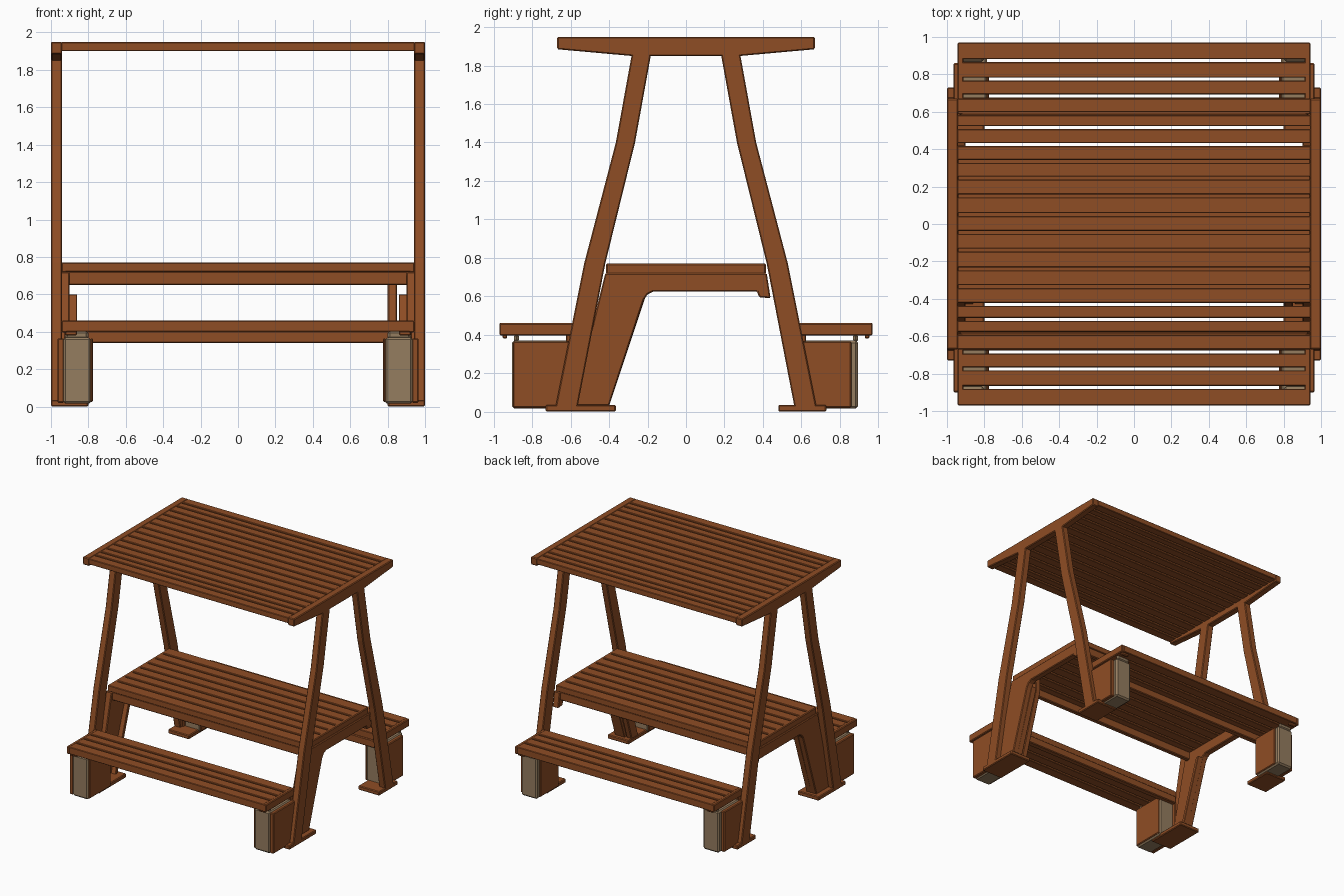
import bpy, bmesh

if "Cube" in bpy.data.objects:
    bpy.data.objects.remove(bpy.data.objects["Cube"])

def make_mat(name, rgb):
    m = bpy.data.materials.new(name)
    m.diffuse_color = (*rgb, 1)
    m.use_nodes = True
    m.node_tree.nodes["Principled BSDF"].inputs["Base Color"].default_value = m.diffuse_color
    return m

WOOD = make_mat("orange brown wood", (0.275, 0.075, 0.018))
BEIGE = make_mat("beige block", (0.30, 0.205, 0.115))

def finish(name, bm, mat, bevel):
    bmesh.ops.recalc_face_normals(bm, faces=bm.faces)
    me = bpy.data.meshes.new(name)
    bm.to_mesh(me)
    bm.free()
    me.materials.append(mat)
    ob = bpy.data.objects.new(name, me)
    bpy.context.collection.objects.link(ob)
    if bevel:
        b = ob.modifiers.new("bevel", 'BEVEL')
        b.width, b.segments = bevel, 1
    return ob

def add_box(bm, x, y, z):
    vs = bmesh.ops.create_cube(bm, size=1)["verts"]
    for v in vs:
        for i, (a, b) in enumerate((x, y, z)):
            v.co[i] = (a + b) / 2 + v.co[i] * (b - a)

def boxes(name, parts, mat=WOOD, bevel=0.006):
    bm = bmesh.new()
    for p in parts:
        add_box(bm, *p)
    return finish(name, bm, mat, bevel)

def span(s, a, b):
    # range mirrored to side s
    return (a, b) if s > 0 else (-b, -a)

def plate(name, pts, x, mat=WOOD, bevel=0.006):
    # yz outline extruded across an x range
    bm = bmesh.new()
    f = bm.faces.new([bm.verts.new((x[0], y, z)) for y, z in pts])
    r = bmesh.ops.extrude_face_region(bm, geom=[f])
    for v in r["geom"]:
        if isinstance(v, bmesh.types.BMVert):
            v.co.x = x[1]
    return finish(name, bm, mat, bevel)

def slats(name, y0, y1, gaps, z, half, w=0.016):
    cuts = sorted(gaps)
    starts = [y0] + [g + w / 2 for g in cuts]
    ends = [g - w / 2 for g in cuts] + [y1]
    return boxes(name, [((-half, half), (a, b), z) for a, b in zip(starts, ends)], bevel=0.004)

# Roof
slats("roof_slats", -0.67, 0.67,
      [-0.585, -0.51, -0.43, -0.335, -0.24, -0.14, -0.045, 0.05, 0.15, 0.245, 0.335, 0.425, 0.515, 0.59],
      (1.90, 1.948), 0.945)
for s in (-1, 1):
    plate("roof_end_beam", [(-0.67, 1.885), (-0.28, 1.85), (0.28, 1.85), (0.67, 1.885),
                            (0.67, 1.95), (-0.67, 1.95)], span(s, 0.94, 1.0))

# Table
slats("table_slats", -0.415, 0.415, [-0.3075 + 0.1025 * i for i in range(7)], (0.72, 0.77), 0.925)
boxes("table_end_caps", [(span(s, 0.915, 0.945), (-0.415, 0.415), (0.715, 0.77)) for s in (-1, 1)])
boxes("table_aprons", [((-0.91, 0.91), span(s, 0.37, 0.41), (0.65, 0.722)) for s in (-1, 1)])

# Benches
for t in (-1, 1):
    lo, hi = span(t, 0.585, 0.97)
    slats("bench_slats", lo, hi, [t * g for g in (0.685, 0.775, 0.873)], (0.40, 0.46), 0.92)
    boxes("bench_end_caps", [(span(s, 0.912, 0.943), (lo, hi), (0.395, 0.46)) for s in (-1, 1)])
    boxes("bench_rail", [((-0.93, 0.93), span(t, 0.575, 0.625), (0.34, 0.405))])
    boxes("bench_cleats", [(span(s, 0.86, 0.925), span(t, 0.93, 0.955), (0.38, 0.405)) for s in (-1, 1)])

for s in (-1, 1):
    # Sloping posts, one at each corner
    for t in (-1, 1):
        pts = [(0.68, 0.02), (0.53, 0.77), (0.365, 1.4), (0.28, 1.87),
               (0.18, 1.87), (0.265, 1.4), (0.42, 0.77), (0.565, 0.02)]
        plate("post", [(t * y, z) for y, z in pts], span(s, 0.94, 1.0))

        # Feet
        inner = 0.365 if t < 0 else 0.48
        boxes("foot", [(span(s, 0.80, 1.0), span(t, inner, 0.73), (0.0, 0.035))])

        # Support blocks with wooden side boards
        end = 0.905 if t < 0 else 0.895
        board = 0.90 if t < 0 else 0.86
        boxes("support_block", [(span(s, 0.785, 0.935), span(t, 0.61, end), (0.015, 0.37)),
                                (span(s, 0.80, 0.925), span(t, 0.87, 0.895), (0.36, 0.405))], BEIGE, 0.015)
        boxes("block_side_boards", [(span(s, 0.93, 0.965), span(t, 0.59, board), (0.02, 0.365)),
                                    (span(s, 0.775, 0.79), span(t, 0.61, board), (0.025, 0.365))])

    # End frame: table cross rail joined to the broad front leg panel
    plate("end_frame_panel", [(-0.59, 0.03), (-0.40, 0.03), (-0.22, 0.58), (-0.20, 0.61), (-0.17, 0.625),
                              (0.37, 0.625), (0.38, 0.595), (0.44, 0.59), (0.42, 0.72), (-0.42, 0.72)],
          span(s, 0.90, 0.955))
    plate("panel_inner_flange", [(-0.43, 0.03), (-0.40, 0.03), (-0.21, 0.60), (-0.24, 0.60)],
          span(s, 0.86, 0.91), bevel=0.003)

# Extra inner strut beside the right front panel
plate("inner_strut", [(-0.50, 0.03), (-0.41, 0.03), (-0.23, 0.60), (-0.23, 0.71), (-0.30, 0.71)],
      (0.80, 0.85))
boxes("strut_head", [((0.80, 0.91), (-0.30, -0.23), (0.66, 0.72))])
